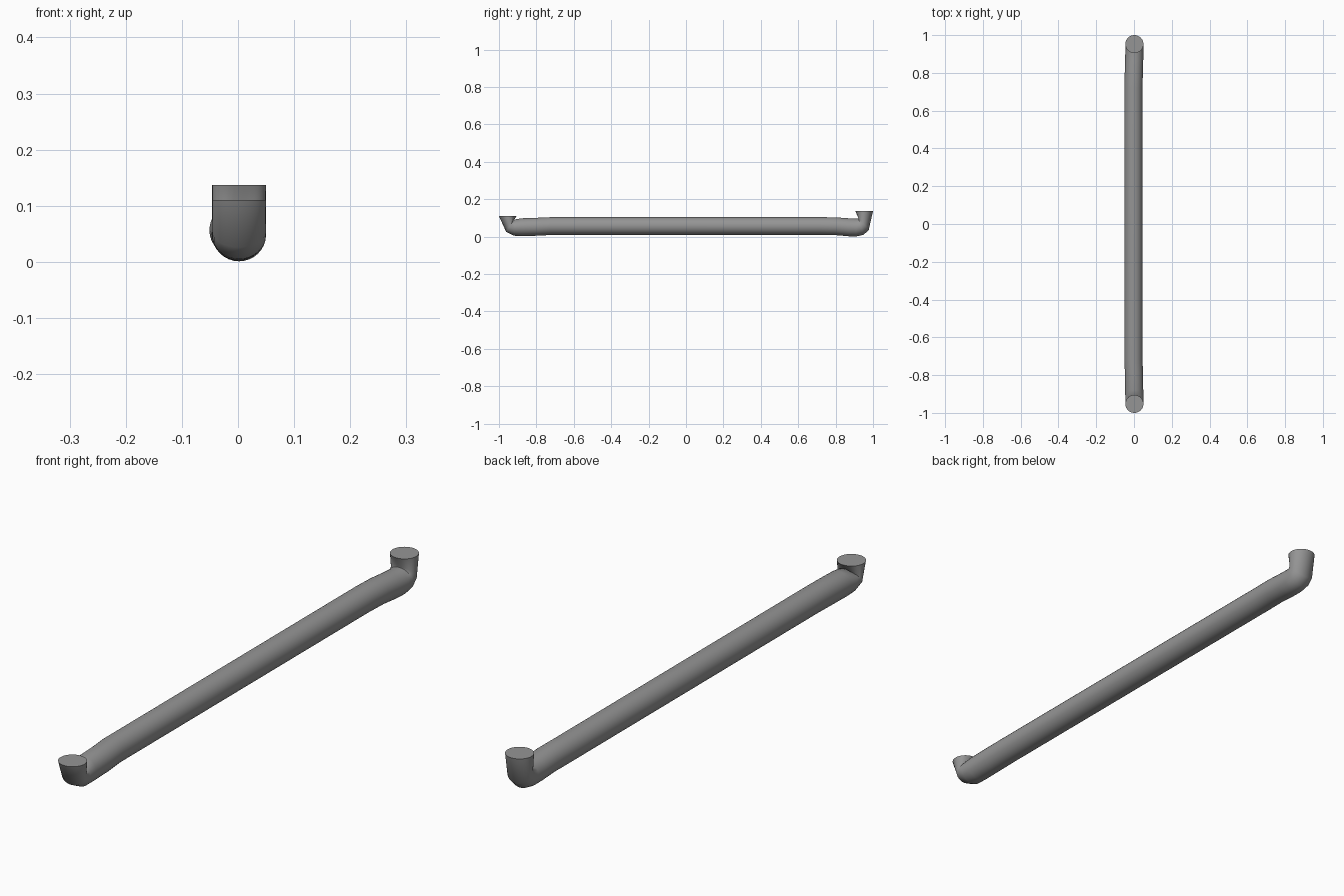
import bpy, bmesh, math
from mathutils import Vector

cube = bpy.data.objects.get("Cube")
if cube:
    bpy.data.objects.remove(cube, do_unlink=True)

SIDES = 32
RADIUS = 0.048

# Each section: inner (y, z), outer (y, z), sideways offset
sections = [
    ((-0.905, 0.11), (-1.0, 0.11), 0.002),
    ((-0.925, 0.082), (-0.962, 0.026), 0.002),
    ((-0.915, 0.092), (-0.92, 0.005), 0.002),
    ((-0.88, 0.098), (-0.88, 0.003), 0.001),
    ((-0.79, 0.101), (-0.79, 0.005), 0.0),
    ((-0.72, 0.104), (-0.72, 0.009), -0.003),
    ((0.72, 0.104), (0.72, 0.009), -0.003),
    ((0.80, 0.103), (0.80, 0.008), -0.001),
    ((0.87, 0.098), (0.87, 0.002), 0.001),
    ((0.91, 0.096), (0.91, 0.001), 0.002),
    ((0.922, 0.096), (0.95, 0.01), 0.002),
    ((0.921, 0.101), (0.977, 0.036), 0.002),
    ((0.905, 0.137), (1.0, 0.137), 0.002),
]

# Bent handle tube with flat mounting ends
bm = bmesh.new()
rings = []
for inner, outer, shift in sections:
    top, bottom = Vector((shift, *inner)), Vector((shift, *outer))
    mid, half = (top + bottom) / 2, (top - bottom) / 2
    ring = []
    for i in range(SIDES):
        a = math.tau * i / SIDES
        ring.append(bm.verts.new(mid + half * math.cos(a) + Vector((RADIUS * math.sin(a), 0, 0))))
    rings.append(ring)
for r0, r1 in zip(rings, rings[1:]):
    for i in range(SIDES):
        j = (i + 1) % SIDES
        bm.faces.new((r0[i], r0[j], r1[j], r1[i]))
bm.faces.new(rings[0])
bm.faces.new(rings[-1])
bmesh.ops.recalc_face_normals(bm, faces=bm.faces)

mesh = bpy.data.meshes.new("handle_bar")
bm.to_mesh(mesh)
bm.free()
bar = bpy.data.objects.new("handle_bar", mesh)
bpy.context.collection.objects.link(bar)

# Plain grey metal
grey = bpy.data.materials.new("grey_metal")
grey.use_nodes = True
colour = (0.3, 0.3, 0.3, 1)
grey.diffuse_color = colour
grey.node_tree.nodes["Principled BSDF"].inputs["Base Color"].default_value = colour
mesh.materials.append(grey)

bpy.context.view_layer.objects.active = bar
bar.select_set(True)
bpy.ops.object.shade_smooth_by_angle(angle=math.radians(40))
